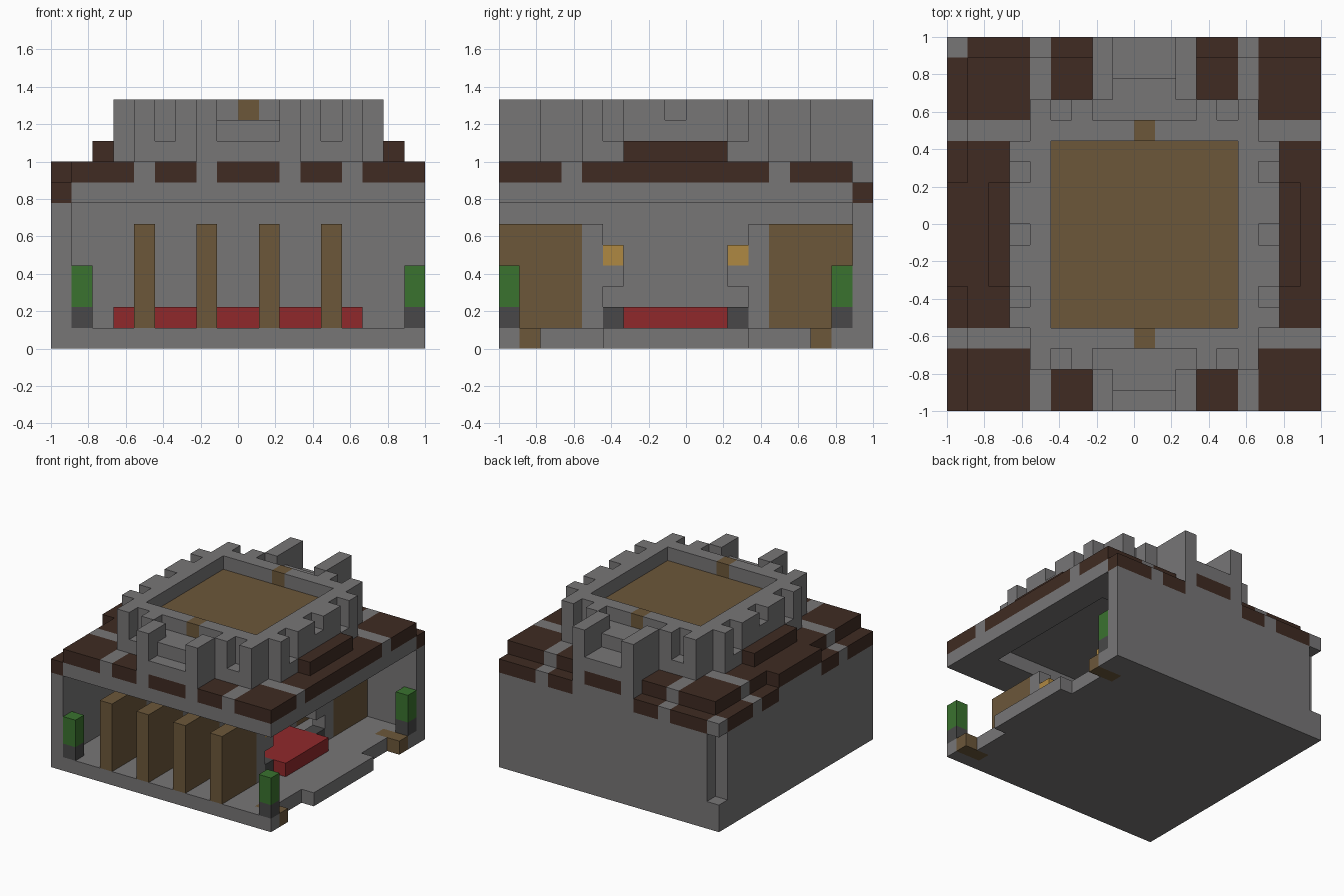
import bpy, bmesh
from mathutils import Vector

cube = bpy.data.objects.get("Cube")
if cube:
    bpy.data.objects.remove(cube, do_unlink=True)

UNIT = 1 / 9
COLOURS = {
    "stone": (0.185, 0.18, 0.183), "dark_stone": (0.065, 0.064, 0.065),
    "wood": (0.15, 0.096, 0.042), "dark_tile": (0.05, 0.024, 0.016),
    "red_cloth": (0.28, 0.022, 0.024), "leaf_green": (0.042, 0.17, 0.028),
    "lamp_orange": (0.43, 0.25, 0.055),
}
materials = {}
for name, rgb in COLOURS.items():
    mat = bpy.data.materials.new(name)
    mat.use_nodes = True
    mat.diffuse_color = (*rgb, 1)
    mat.node_tree.nodes["Principled BSDF"].inputs["Base Color"].default_value = (*rgb, 1)
    materials[name] = mat

cells = {}      # block position -> part name
part_colour = {}


def fill(part, colour, xs, ys, zs):
    """Fill a box of blocks; later boxes replace earlier ones."""
    part_colour[part] = colour
    for x in range(*xs):
        for y in range(*ys):
            for z in range(*zs):
                cells[x, y, z] = part


def carve(xs, ys, zs):
    for x in range(*xs):
        for y in range(*ys):
            for z in range(*zs):
                cells.pop((x, y, z), None)


def one(i):
    return (i, i + 1)


# Floor with a stepped open side and two wooden steps
fill("floor", "stone", (0, 18), (0, 18), (0, 1))
for ys in ((2, 5), (12, 15)):
    carve((17, 18), ys, (0, 1))
for y in (1, 15):
    fill("wooden_steps", "wood", (16, 18), one(y), (0, 1))

# Solid left and back walls with a niche in their shared corner
fill("walls", "stone", one(0), (0, 18), (1, 8))
fill("walls", "stone", (0, 18), one(17), (1, 8))
carve(one(0), one(17), (2, 7))

# Roof slab, hollow underneath
fill("roof_slab", "stone", (1, 18), (0, 17), (7, 9))
carve((3, 16), (3, 14), (7, 8))

# Roof tiles: upper layer, then the lower eaves on the left and back
for xs in ((1, 4), (15, 18)):
    for ys in ((0, 3), (14, 17)):
        fill("roof_tiles", "dark_tile", xs, ys, (8, 9))
for xs in ((5, 7), (12, 14)):
    for ys in ((0, 2), (15, 17)):
        fill("roof_tiles", "dark_tile", xs, ys, (8, 9))
for xs in ((1, 3), (16, 18)):
    fill("roof_tiles", "dark_tile", xs, (4, 13), (8, 9))
for ys in ((0, 3), (4, 6), (11, 13), (14, 17)):
    fill("eave_tiles", "dark_tile", one(0), ys, (7, 8))
for xs in ((1, 4), (5, 7), (12, 14), (15, 18)):
    fill("eave_tiles", "dark_tile", xs, one(17), (7, 8))
fill("roof_tiles", "dark_tile", one(0), (6, 11), (8, 9))
for x in (2, 16):
    fill("raised_tiles", "dark_tile", one(x), (6, 11), (9, 10))

# Parapet ring around a sunken wooden deck
fill("parapet", "stone", (4, 15), (3, 14), (9, 12))
carve((5, 14), (4, 13), (11, 12))
fill("roof_deck", "wood", (5, 14), (4, 13), (10, 11))
for y in (3, 13):
    fill("deck_hatches", "wood", one(9), one(y), (11, 12))

# Battlements on the two sides
for x in (3, 15):
    fill("side_battlements", "stone", one(x), (4, 13), (9, 12))
    for y in (5, 11):
        carve(one(x), one(y), (10, 12))
    carve(one(x), one(8), (11, 12))

# Battlements on the front and back
for y in (2, 14):
    fill("end_battlements", "stone", (4, 15), one(y), (9, 12))
    for x in (5, 13):
        carve(one(x), one(y), (10, 12))
    carve((7, 12), one(y), (11, 12))

# Projecting bays with twin posts and a stepped middle
for posts, low, high in (((0, 2), (0, 1), (1, 2)), ((15, 18), (16, 18), (15, 16))):
    for x in (7, 11):
        fill("bay_posts", "stone", one(x), posts, (8, 12))
    fill("bay_ledges", "stone", (8, 11), low, (8, 10))
    fill("bay_ledges", "stone", (8, 11), high, (8, 11))
for y in (0, 17):
    fill("bay_tiles", "dark_tile", (8, 11), one(y), (8, 9))

# Interior: tall shelves, each ending in a stone pier with a lamp
for x in (4, 7, 10, 13):
    for shelf, pier, lamp in (((0, 4), 4, 5), ((13, 17), 12, 11)):
        fill("shelves", "wood", one(x), shelf, (1, 6))
        fill("shelf_piers", "stone", one(x), one(pier), (1, 6))
        fill("pier_bases", "dark_stone", one(x), one(lamp), (1, 2))
        fill("lamp_brackets", "stone", one(x), one(lamp), (3, 4))
        fill("lamps", "lamp_orange", one(x), one(lamp), (4, 5))
fill("long_table", "red_cloth", (3, 15), (6, 11), (1, 2))

# Potted shrubs in the corners
for x in (1, 17):
    for y in (0, 16):
        fill("pots", "dark_stone", one(x), one(y), (1, 2))
        fill("shrubs", "leaf_green", one(x), one(y), (2, 4))


def build(part):
    """Skin the exposed sides of one part and merge its flat areas."""
    bm = bmesh.new()
    for cell in [c for c, p in cells.items() if p == part]:
        for axis in range(3):
            for side in (0, 1):
                beside = list(cell)
                beside[axis] += 2 * side - 1
                if tuple(beside) in cells:
                    continue
                u, v = (axis + 1) % 3, (axis + 2) % 3
                ring = []
                for du, dv in ((0, 0), (1, 0), (1, 1), (0, 1)):
                    p = Vector(cell)
                    p[axis] += side
                    p[u] += du
                    p[v] += dv
                    ring.append(bm.verts.new((p - Vector((9, 9, 0))) * UNIT))
                bm.faces.new(ring if side else ring[::-1])
    bmesh.ops.remove_doubles(bm, verts=bm.verts, dist=UNIT / 100)
    bmesh.ops.dissolve_limit(bm, angle_limit=0.01, verts=bm.verts, edges=bm.edges)
    mesh = bpy.data.meshes.new(part)
    bm.to_mesh(mesh)
    bm.free()
    mesh.materials.append(materials[part_colour[part]])
    bpy.context.collection.objects.link(bpy.data.objects.new(part, mesh))


for part in part_colour:
    build(part)
